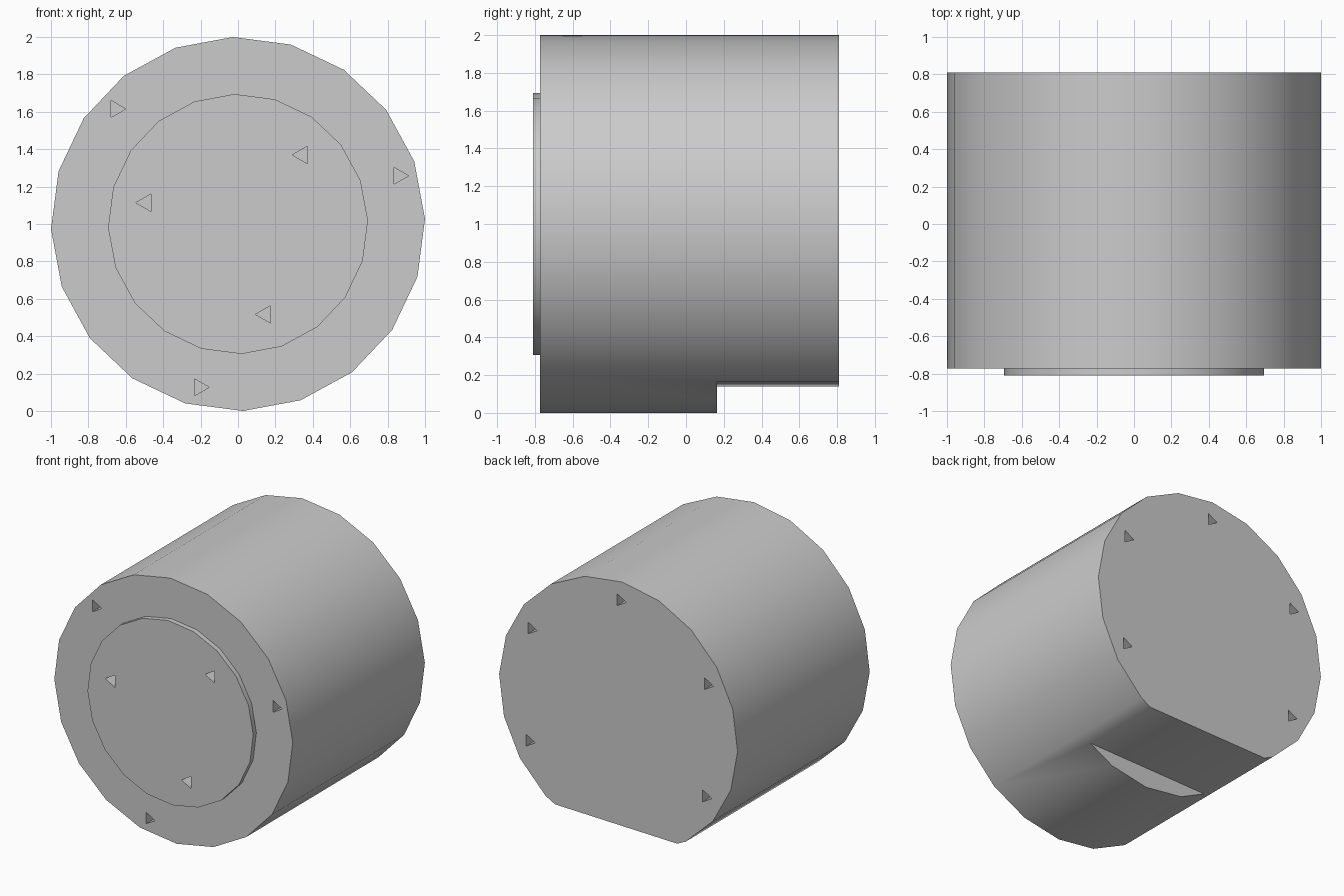
import bpy, bmesh
from math import cos, sin, radians

cube = bpy.data.objects.get("Cube")
if cube:
    bpy.data.objects.remove(cube, do_unlink=True)

FRONT, SHOULDER, BACK = -0.81, -0.772, 0.81
SIDES, PHASE = 20, 91.6

grey = bpy.data.materials.new("plain grey")
grey.use_nodes = True
colour = (0.6, 0.6, 0.6, 1)
grey.diffuse_color = colour
grey.node_tree.nodes["Principled BSDF"].inputs["Base Color"].default_value = colour


def polygon(x, z, radius, sides, start):
    """Corners of a regular polygon in the x-z plane."""
    angles = [radians(start + 360 * i / sides) for i in range(sides)]
    return [(x + radius * cos(a), z + radius * sin(a)) for a in angles]


def add_prism(bm, outline, y0, y1):
    """Extrude an x-z outline from y0 to y1."""
    near = [bm.verts.new((x, y0, z)) for x, z in outline]
    far = [bm.verts.new((x, y1, z)) for x, z in outline]
    bm.faces.new(near)
    bm.faces.new(far[::-1])
    n = len(outline)
    for i in range(n):
        j = (i + 1) % n
        bm.faces.new((near[j], near[i], far[i], far[j]))


def make_object(name, prisms):
    bm = bmesh.new()
    for outline, y0, y1 in prisms:
        add_prism(bm, outline, y0, y1)
    bmesh.ops.recalc_face_normals(bm, faces=bm.faces)
    mesh = bpy.data.meshes.new(name)
    bm.to_mesh(mesh)
    bm.free()
    mesh.materials.append(grey)
    obj = bpy.data.objects.new(name, mesh)
    bpy.context.collection.objects.link(obj)
    return obj


def ring_of_holes(radius, first, step, count, tip, size, y0, y1):
    """Three-sided holes spaced round the axis, all pointing the same way."""
    return [(polygon(x, z, size, 3, tip), y0, y1)
            for x, z in polygon(0, 1, radius, 360 // step, first)[:count]]


# Main drum and the raised disc on its front
drum = make_object("drum", [(polygon(0, 1, 1, SIDES, PHASE), SHOULDER, BACK)])
disc = make_object("front_disc", [(polygon(0, 1, 0.695, SIDES, PHASE), FRONT, SHOULDER)])

# Flat cut under the rear half, and the screw holes
flat = [((-2, 0.105), (2, 0.199), (2, -1), (-2, -1))]
flat_cutter = make_object("flat_cutter", [(flat[0], 0.165, 1)])
disc_holes = ring_of_holes(0.505, 47, 120, 3, 180, 0.054, -1, -0.6)
rim_holes = ring_of_holes(0.897, 16.7, 120, 3, 0, 0.052, -1, -0.6)
rear_holes = ring_of_holes(0.855, -29, 60, 5, 180, 0.052, 0.6, 1)
hole_cutter = make_object("hole_cutter", disc_holes + rim_holes + rear_holes)

for part, cutters in ((drum, (flat_cutter, hole_cutter)), (disc, (hole_cutter,))):
    bpy.ops.object.select_all(action='DESELECT')
    part.select_set(True)
    bpy.context.view_layer.objects.active = part
    for cutter in cutters:
        mod = part.modifiers.new("cut", 'BOOLEAN')
        mod.operation = 'DIFFERENCE'
        mod.solver = 'EXACT'
        mod.object = cutter
        bpy.ops.object.modifier_apply(modifier=mod.name)
    bpy.ops.object.shade_smooth_by_angle(angle=radians(30))

for cutter in (flat_cutter, hole_cutter):
    bpy.data.objects.remove(cutter, do_unlink=True)
